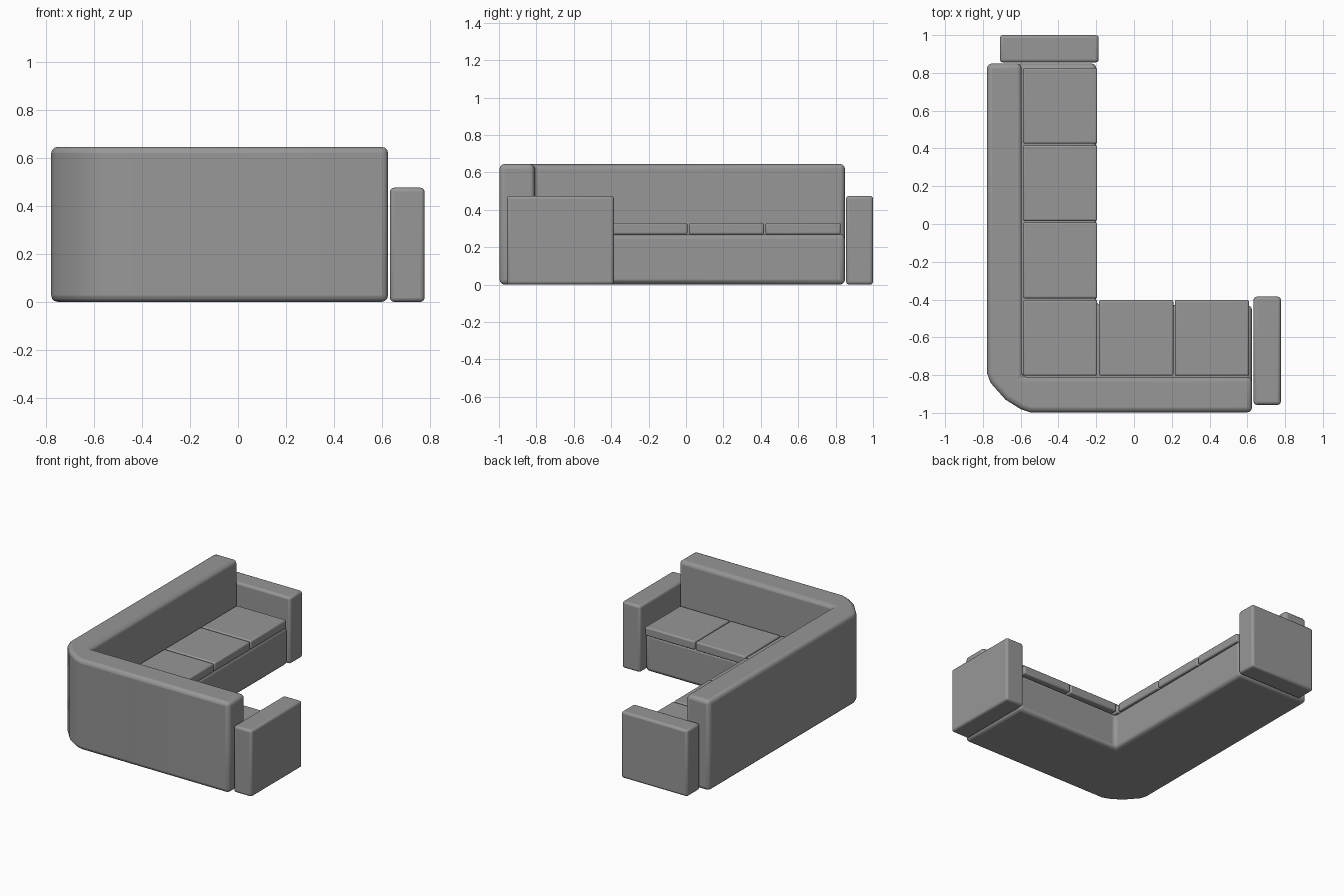
import bpy, bmesh
from mathutils import Vector

if "Cube" in bpy.data.objects:
    bpy.data.objects.remove(bpy.data.objects["Cube"])

# Dark grey upholstery
fabric = bpy.data.materials.new("dark_grey_fabric")
fabric.diffuse_color = (0.31, 0.31, 0.31, 1)
fabric.use_nodes = True
fabric.node_tree.nodes["Principled BSDF"].inputs["Base Color"].default_value = fabric.diffuse_color


def finish(name, bm, width, angle=0.87, segments=3):
    """Turn a bmesh into a softly bevelled, smooth shaded object."""
    bmesh.ops.recalc_face_normals(bm, faces=bm.faces)
    mesh = bpy.data.meshes.new(name)
    bm.to_mesh(mesh)
    bm.free()
    mesh.materials.append(fabric)
    obj = bpy.data.objects.new(name, mesh)
    bpy.context.collection.objects.link(obj)
    bev = obj.modifiers.new("soft_edges", 'BEVEL')
    bev.width = width
    bev.segments = segments
    bev.limit_method = 'ANGLE'
    bev.angle_limit = angle
    bpy.ops.object.select_all(action='DESELECT')
    obj.select_set(True)
    bpy.context.view_layer.objects.active = obj
    bpy.ops.object.shade_smooth_by_angle(angle=0.6)
    return obj


def box(name, x, y, z, width):
    """Bevelled box from (min, max) ranges."""
    bm = bmesh.new()
    bmesh.ops.create_cube(bm, size=1)
    for v in bm.verts:
        v.co = Vector(r[0] if c < 0 else r[1] for c, r in zip(v.co, (x, y, z)))
    return finish(name, bm, width)


def raise_faces(bm, faces, h):
    """Extrude faces upward and return the new top faces."""
    out = bmesh.ops.extrude_face_region(bm, geom=faces, use_keep_orig=False)["geom"]
    bmesh.ops.translate(bm, vec=(0, 0, h),
                        verts=[g for g in out if isinstance(g, bmesh.types.BMVert)])
    return [g for g in out if isinstance(g, bmesh.types.BMFace)]


# Frame: L-shaped seat base and taller backrest, one continuous body
bm = bmesh.new()
outer = [(0.625, -0.997), (-0.55, -0.997), (-0.60, -0.98), (-0.68, -0.93),
         (-0.76, -0.84), (-0.778, -0.79), (-0.778, 0.85)]
inner = [(-0.595, 0.85), (-0.595, -0.81), (0.625, -0.81)]
front = [(0.625, -0.43), (-0.2, -0.43), (-0.2, 0.85)]
vert = {p: bm.verts.new((*p, 0)) for p in outer + inner + front}
floor = [bm.faces.new([vert[p] for p in ring])
         for ring in (outer + inner, inner + front)]
bottom = [[v.co.copy() for v in f.verts] for f in floor]
tops = raise_faces(bm, floor, 0.27)
raise_faces(bm, [f for f in tops if len(f.verts) == len(outer + inner)], 0.375)
# Close the underside if the extrusion left it open
if not any(all(v.co.z < 0.001 for v in f.verts) for f in bm.faces):
    for ring in bottom:
        bm.faces.new([next(v for v in bm.verts if (v.co - co).length < 1e-5)
                      for co in ring])
finish("sofa_frame", bm, 0.026)

# Seat cushions: four along the long wing, two more along the short wing
for i in range(4):
    y = -0.803 + 0.4095 * i
    box(f"long_wing_cushion_{i + 1}", (-0.588, -0.195), (y, y + 0.401), (0.268, 0.33), 0.01)
for i in range(2):
    x = -0.185 + 0.401 * i
    box(f"short_wing_cushion_{i + 1}", (x, x + 0.393), (-0.803, -0.402), (0.268, 0.33), 0.01)

# Armrests closing both ends
box("right_armrest", (0.633, 0.777), (-0.957, -0.385), (0, 0.475), 0.016)
box("rear_armrest", (-0.71, -0.187), (0.856, 1.0), (0, 0.475), 0.016)
